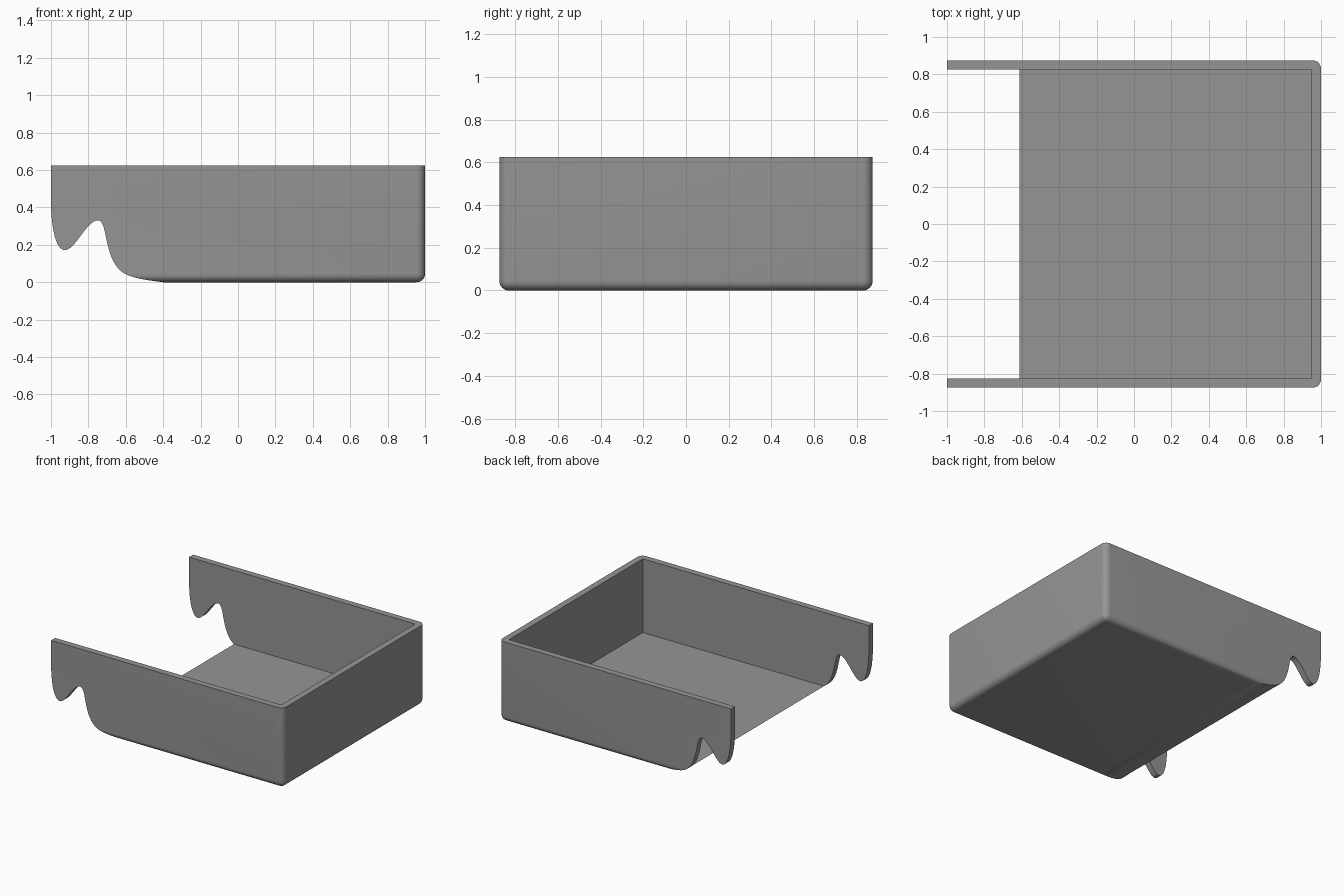
import bpy, bmesh
from mathutils import Vector
from mathutils.geometry import interpolate_bezier

if "Cube" in bpy.data.objects:
    bpy.data.objects.remove(bpy.data.objects["Cube"])

HALF_Y, HEIGHT, WALL, RADIUS = 0.875, 0.625, 0.05, 0.045

grey = bpy.data.materials.new("plain grey")
grey.diffuse_color = (0.30, 0.30, 0.30, 1)
grey.use_nodes = True
grey.node_tree.nodes["Principled BSDF"].inputs["Base Color"].default_value = grey.diffuse_color


def make_object(name, bm):
    bmesh.ops.recalc_face_normals(bm, faces=bm.faces)
    mesh = bpy.data.meshes.new(name)
    bm.to_mesh(mesh)
    bm.free()
    mesh.materials.append(grey)
    obj = bpy.data.objects.new(name, mesh)
    bpy.context.collection.objects.link(obj)
    return obj


def box(lo, hi):
    bm = bmesh.new()
    bmesh.ops.create_cube(bm, size=1)
    for v in bm.verts:
        v.co = [lo[i] if v.co[i] < 0 else hi[i] for i in range(3)]
    return bm


# Outer tray body: round the bottom edges and the two closed-end corners
bm = box((-1, -HALF_Y, 0), (1, HALF_Y, HEIGHT))
rounded = []
for e in bm.edges:
    a, b = (v.co for v in e.verts)
    bottom = a.z < 0.01 and b.z < 0.01
    open_end = a.x < 0 and b.x < 0
    corner = a.x > 0.9 and b.x > 0.9 and abs(a.z - b.z) > 0.1
    if corner or (bottom and not open_end):
        rounded.append(e)
bmesh.ops.bevel(bm, geom=rounded, offset=RADIUS, segments=8, profile=0.5, affect='EDGES')
tray = make_object("tray", bm)

# Hollow interior, open at the top and at the -x end
hollow = make_object("hollow_cutter", box((-1.5, -HALF_Y + WALL, WALL),
                                          (1 - WALL, HALF_Y - WALL, 1)))

# Wavy hook outline on the open end: point, handle, handle, point
waves = [
    ((-1, 0.45), (-1, 0.27), (-0.97, 0.172), (-0.925, 0.172)),
    ((-0.925, 0.172), (-0.87, 0.172), (-0.81, 0.331), (-0.748, 0.331)),
    ((-0.748, 0.331), (-0.695, 0.331), (-0.72, 0.13), (-0.62, 0.055)),
    ((-0.62, 0.055), (-0.575, 0.022), (-0.49, 0.012), (-0.4, 0.0)),
]
outline = []
for wave in waves:
    pts = interpolate_bezier(*[Vector((x, 0, z)) for x, z in wave], 16)
    outline += pts if not outline else pts[1:]
outline += [Vector((-0.38, 0, -0.2)), Vector((-1.2, 0, -0.2)), Vector((-1.2, 0, 0.45))]
bm = bmesh.new()
face = bm.faces.new([bm.verts.new((p.x, -1, p.z)) for p in outline])
ext = bmesh.ops.extrude_face_region(bm, geom=[face])
bmesh.ops.translate(bm, vec=(0, 2, 0),
                    verts=[g for g in ext["geom"] if isinstance(g, bmesh.types.BMVert)])
wave_cutter = make_object("wave_cutter", bm)

# Cut both shapes out of the tray
bpy.context.view_layer.objects.active = tray
tray.select_set(True)
for cutter in (hollow, wave_cutter):
    mod = tray.modifiers.new("cut", 'BOOLEAN')
    mod.operation, mod.solver, mod.object = 'DIFFERENCE', 'EXACT', cutter
    bpy.ops.object.modifier_apply(modifier=mod.name)
    bpy.data.objects.remove(cutter)
bpy.ops.object.shade_smooth_by_angle(angle=0.6)
